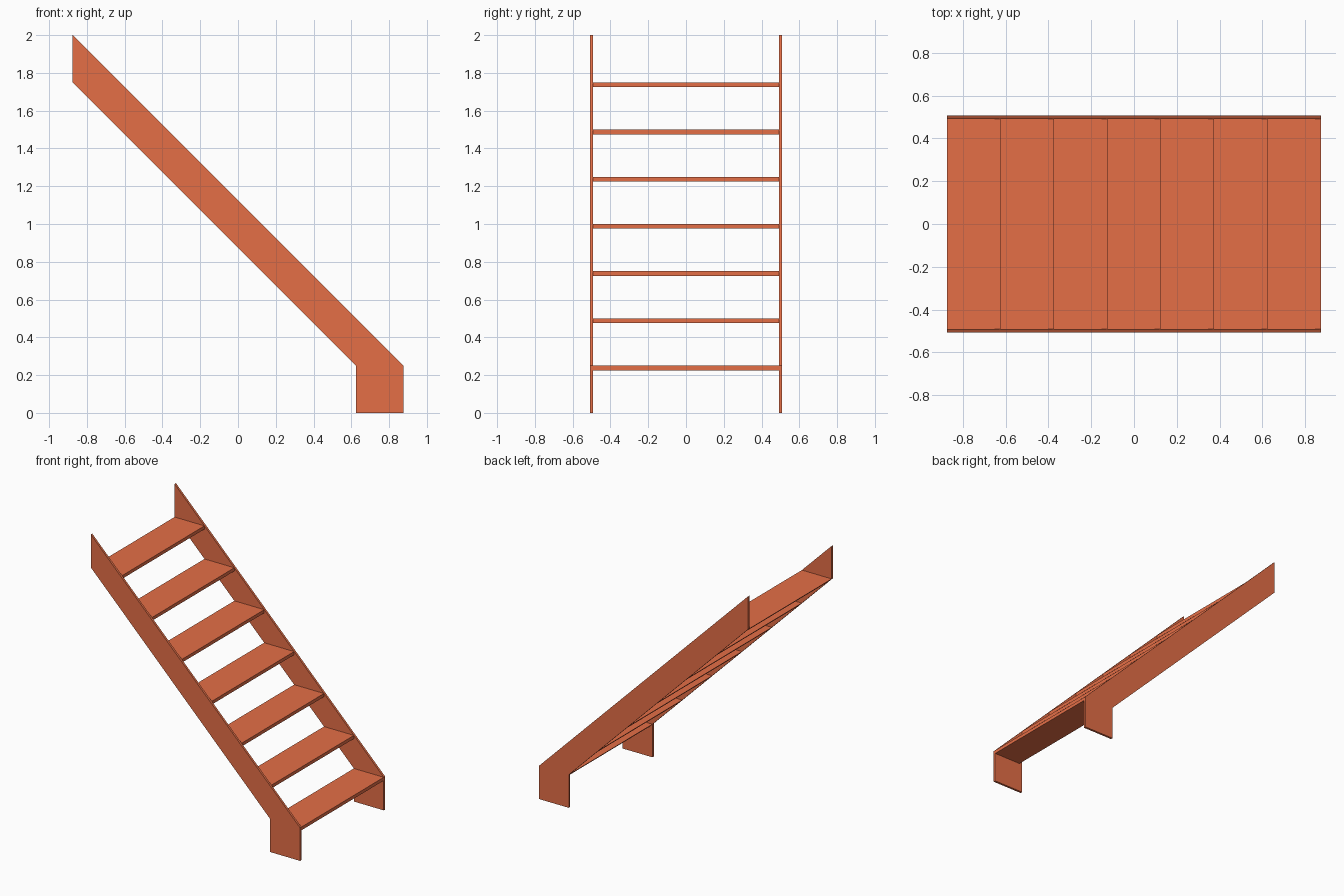
import bpy
import bmesh

cube = bpy.data.objects.get("Cube")
if cube:
    bpy.data.objects.remove(cube, do_unlink=True)

STEP = 0.25          # rise and run of each step
COUNT = 7            # number of treads
FRONT = 0.875        # foremost x of the flight
THICK = 0.025        # tread thickness
SIDE = 0.0165        # side board thickness

paint = bpy.data.materials.new("terracotta")
paint.use_nodes = True
colour = (0.78, 0.157, 0.062, 1)
paint.diffuse_color = colour
paint.node_tree.nodes["Principled BSDF"].inputs["Base Color"].default_value = colour


def extrude_profile(name, profile, y0, y1):
    """Solid made from an x-z outline swept along y."""
    bm = bmesh.new()
    face = bm.faces.new([bm.verts.new((x, y0, z)) for x, z in profile])
    swept = bmesh.ops.extrude_face_region(bm, geom=[face])["geom"]
    verts = [v for v in swept if isinstance(v, bmesh.types.BMVert)]
    bmesh.ops.translate(bm, vec=(0, y1 - y0, 0), verts=verts)
    bmesh.ops.recalc_face_normals(bm, faces=bm.faces)
    mesh = bpy.data.meshes.new(name)
    bm.to_mesh(mesh)
    bm.free()
    mesh.materials.append(paint)
    obj = bpy.data.objects.new(name, mesh)
    bpy.context.collection.objects.link(obj)


# Sloping side boards with an upright foot
board = [(FRONT - STEP, 0), (FRONT, 0), (FRONT, STEP),
         (-FRONT, 2), (-FRONT, 2 - STEP), (FRONT - STEP, STEP)]
for name, y in (("right_side_board", -0.5), ("left_side_board", 0.5)):
    extrude_profile(name, board, y - SIDE / 2, y + SIDE / 2)

# Treads, with the back edge cut to the slope of the boards
for i in range(COUNT):
    x = FRONT - i * STEP
    z = (i + 1) * STEP
    tread = [(x, z), (x - STEP, z), (x - STEP + THICK, z - THICK), (x, z - THICK)]
    extrude_profile(f"tread_{i + 1}", tread, -0.495, 0.495)
